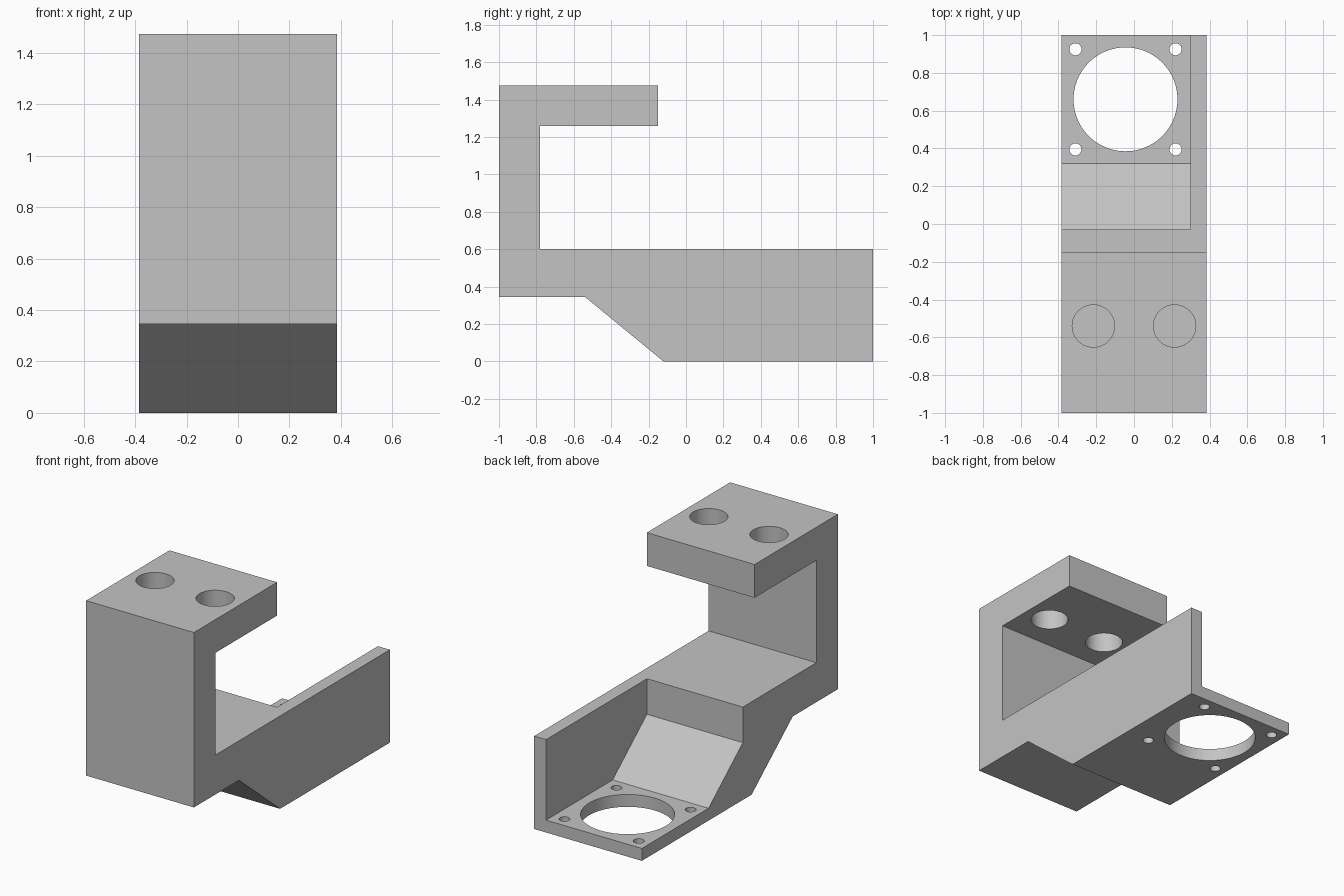
import bpy
import bmesh
import math
from mathutils import Matrix

cube = bpy.data.objects.get("Cube")
if cube:
    bpy.data.objects.remove(cube, do_unlink=True)

HALF = 0.385          # half width of the bracket
WALL_X = 0.30         # inner face of the side wall
FLOOR = 0.08          # thickness of the ring plate

grey = bpy.data.materials.new("light_grey")
grey.use_nodes = True
colour = (0.55, 0.55, 0.55, 1)
grey.diffuse_color = colour
grey.node_tree.nodes["Principled BSDF"].inputs["Base Color"].default_value = colour


def finish(bm, name):
    bmesh.ops.recalc_face_normals(bm, faces=bm.faces)
    mesh = bpy.data.meshes.new(name)
    bm.to_mesh(mesh)
    bm.free()
    mesh.materials.append(grey)
    obj = bpy.data.objects.new(name, mesh)
    bpy.context.collection.objects.link(obj)
    return obj


def extrude_profile(name, points, x0, x1):
    """Extrude a (y, z) outline along x."""
    bm = bmesh.new()
    face = bm.faces.new([bm.verts.new((x0, y, z)) for y, z in points])
    ext = bmesh.ops.extrude_face_region(bm, geom=[face])["geom"]
    verts = [v for v in ext if isinstance(v, bmesh.types.BMVert)]
    bmesh.ops.translate(bm, verts=verts, vec=(x1 - x0, 0, 0))
    return finish(bm, name)


def drill(name, x, y, z, radius, segments):
    bm = bmesh.new()
    bmesh.ops.create_cone(bm, cap_ends=True, segments=segments, radius1=radius,
                          radius2=radius, depth=0.5,
                          matrix=Matrix.Translation((x, y, z)))
    return finish(bm, name)


# Side outline: upper arm, post, deck and sloping belly in one piece
bracket = extrude_profile("mounting_bracket", [
    (-1, 0.345), (-0.54, 0.345), (-0.12, 0), (1, 0), (1, 0.6), (-0.78, 0.6),
    (-0.78, 1.26), (-0.15, 1.26), (-0.15, 1.475), (-1, 1.475)], -HALF, HALF)

# Pocket with sloping chute, leaving the side wall and the ring plate
cutters = [extrude_profile("pocket_cutter", [
    (-0.03, 0.37), (0.32, FLOOR), (1.2, FLOOR), (1.2, 0.8), (-0.03, 0.8)],
    -HALF - 0.2, WALL_X)]

# Two bolt holes in the upper arm
for side in (-1, 1):
    cutters.append(drill("bolt_cutter", side * 0.215, -0.54, 1.37, 0.112, 64))

# Large round opening with four corner screw holes
cx, cy = -0.045, 0.66
cutters.append(drill("opening_cutter", cx, cy, 0, 0.275, 96))
for sx in (-1, 1):
    for sy in (-1, 1):
        cutters.append(drill("screw_cutter", cx + sx * 0.265,
                             cy + sy * 0.265, 0, 0.032, 32))

# Cut everything, then discard the helpers
bpy.context.view_layer.objects.active = bracket
for cutter in cutters:
    cutter.hide_render = True
    mod = bracket.modifiers.new("cut", 'BOOLEAN')
    mod.operation = 'DIFFERENCE'
    mod.solver = 'EXACT'
    mod.object = cutter
    bpy.ops.object.modifier_apply(modifier=mod.name)
    bpy.data.objects.remove(cutter, do_unlink=True)

bpy.ops.object.select_all(action='DESELECT')
bracket.select_set(True)
bpy.ops.object.shade_smooth_by_angle(angle=math.radians(30))
